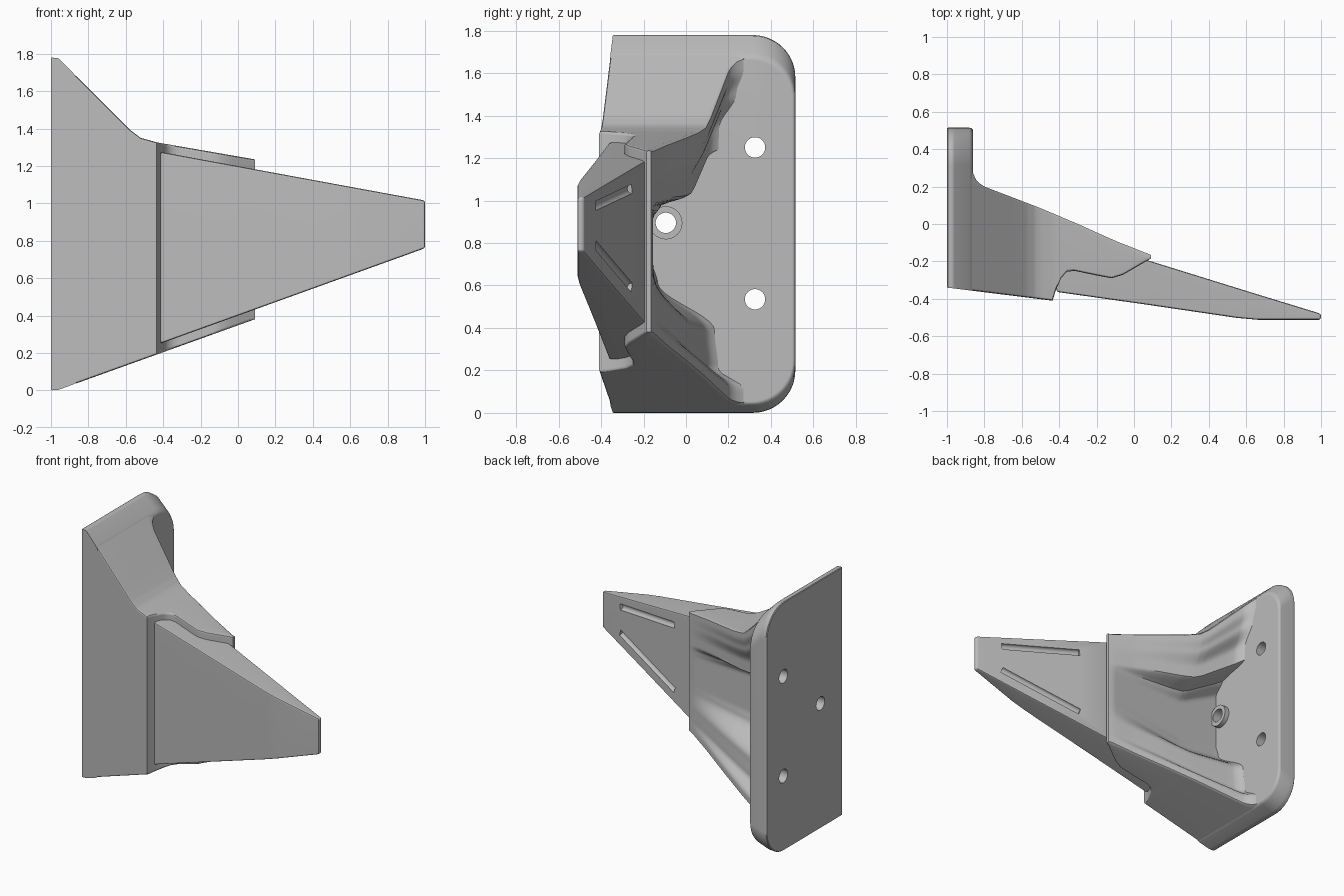
import bpy, bmesh, math
from mathutils import Vector

if "Cube" in bpy.data.objects:
    bpy.data.objects.remove(bpy.data.objects["Cube"], do_unlink=True)

steel = bpy.data.materials.new("plain grey steel")
steel.use_nodes = True
grey = (0.5, 0.5, 0.5, 1)
steel.diffuse_color = grey
steel.node_tree.nodes["Principled BSDF"].inputs["Base Color"].default_value = grey


def lerp(points, x, smooth=False):
    """Read a value from a short list of (x, value) points."""
    if x <= points[0][0]:
        return points[0][1]
    for (a, va), (b, vb) in zip(points, points[1:]):
        if x <= b:
            t = (x - a) / (b - a)
            if smooth:
                t = t * t * (3 - 2 * t)
            return va + (vb - va) * t
    return points[-1][1]


def loft(name, rings):
    """Skin equal-length closed rings and cap both ends."""
    bm = bmesh.new()
    loops = [[bm.verts.new(p) for p in ring] for ring in rings]
    n = len(loops[0])
    for a, b in zip(loops, loops[1:]):
        for i in range(n):
            j = (i + 1) % n
            bm.faces.new((a[i], a[j], b[j], b[i]))
    bm.faces.new(loops[0][::-1])
    bm.faces.new(loops[-1])
    bmesh.ops.recalc_face_normals(bm, faces=bm.faces)
    mesh = bpy.data.meshes.new(name)
    bm.to_mesh(mesh)
    bm.free()
    mesh.materials.append(steel)
    obj = bpy.data.objects.new(name, mesh)
    bpy.context.collection.objects.link(obj)
    return obj


def rod(name, start, end, radius, sides=32):
    start, end = Vector(start), Vector(end)
    bpy.ops.mesh.primitive_cylinder_add(
        vertices=sides, radius=radius, depth=(end - start).length,
        location=(start + end) / 2)
    obj = bpy.context.object
    obj.name = name
    obj.rotation_euler = (end - start).to_track_quat("Z", "Y").to_euler()
    obj.data.materials.append(steel)
    return obj


def apply(obj, kind, **settings):
    bpy.ops.object.select_all(action="DESELECT")
    obj.select_set(True)
    bpy.context.view_layer.objects.active = obj
    mod = obj.modifiers.new(kind.title(), kind)
    for key, value in settings.items():
        setattr(mod, key, value)
    bpy.ops.object.modifier_apply(modifier=mod.name)


def cut(obj, cutters):
    for cutter in cutters:
        cutter.hide_render = True
        apply(obj, "BOOLEAN", operation="DIFFERENCE", solver="EXACT", object=cutter)


def finish(obj, angle):
    bpy.ops.object.select_all(action="DESELECT")
    obj.select_set(True)
    bpy.context.view_layer.objects.active = obj
    bpy.ops.object.shade_smooth_by_angle(angle=math.radians(angle))
    obj.modifiers.new("Normals", "WEIGHTED_NORMAL").keep_sharp = True


# Outlines of the adapter along its length
FRONT = [(-1, -.34), (-.435, -.41), (-.42, -.36), (-.39, -.29), (-.36, -.256),
         (-.32, -.25), (-.2, -.275), (-.12, -.29), (-.06, -.272), (.09, -.185)]
TOP = [(-1, 1.78), (-.96, 1.775), (-.58, 1.395), (-.52, 1.35), (-.43, 1.325), (.09, 1.235)]
BOTTOM = [(-1, 0), (-.96, .003), (.09, .38)]
RIDGE = [(-.87, .225), (-.8, .2), (-.5, .085), (-.3, 0), (-.1, -.09), (.09, -.165)]
# Recess depth across the back, from the bottom edge to the top edge
RECESS = [(.04, 0), (.1, .28), (.21, .32), (.35, .95), (.4, 1), (.64, 1),
          (.69, .85), (.735, .28), (.8, .27), (.9, .08), (.97, 0)]
FLOOR = -.155


# Mounting plate with two rounded rear corners
def plate_ring(x, inset=0):
    front = lerp(FRONT, x)
    low, high = lerp(BOTTOM, x) + inset, lerp(TOP, x) - inset
    back, r = .515 - inset, .2
    ring = [(x, front, low), (x, front, high)]
    for i in range(13):
        a = math.pi / 2 * (1 - i / 12)
        ring.append((x, back - r + r * math.cos(a), high - r + r * math.sin(a)))
    for i in range(13):
        a = -math.pi / 2 * i / 12
        ring.append((x, back - r + r * math.cos(a), low + r + r * math.sin(a)))
    return ring


plate = loft("mounting_plate", [plate_ring(-1, .004), plate_ring(-.995), plate_ring(-.975),
                                plate_ring(-.96), plate_ring(-.88), plate_ring(-.867, .004),
                                plate_ring(-.86, .014)])


# Adapter body with scooped back and cheeks beside the blade
def body_ring(x):
    front, ridge = lerp(FRONT, x), lerp(RIDGE, x)
    low, high = lerp(BOTTOM, x), lerp(TOP, x)
    fillet = lerp([(-.86, .05), (-.845, .022), (-.82, .006), (-.8, 0)], x)
    r = min(.014, (ridge - front) / 3)
    ring = [(x, ridge - r, low), (x, front + r, low), (x, front + r * .3, low + r * .3),
            (x, front, low + r), (x, front, high - r), (x, front + r * .3, high - r * .3),
            (x, front + r, high), (x, ridge - r, high)]
    steps = 72
    for i in range(steps + 1):
        s = 1 - i / steps
        depth = lerp(RECESS, s, True)
        y = ridge - depth * max(0, ridge - FLOOR) + fillet * (1 - depth)
        z = low + r * .6 + s * (high - low - r * 1.2)
        ring.append((x, y, z))
    return ring


stations = sorted({-.87, -.86, -.845, -.82, -.8, -.58, -.56, -.54, -.52, -.48, -.45}
                  | {p[0] for p in FRONT[1:]}
                  | {-.75, -.7, -.65, -.3, -.25, -.16, -.09, -.03, 0, .03, .06})
body = loft("adapter_body", [body_ring(x) for x in stations])

# Boss and bolt holes
boss = rod("bolt_boss", (-.87, -.095, .895), (-.825, -.095, .895), .078)
holes = [rod("bolt_hole_cutter", (-1.1, y, z), (-.7, y, z), .048)
         for y, z in ((.325, 1.25), (.325, .535), (-.095, .895))]
cut(plate, holes)
cut(boss, holes[2:])


# Wedge blade tapering to a blunt tip
def blade_ring(x, front, back):
    low = lerp([(-.415, .25), (1, .76)], x)
    high = lerp([(-.415, 1.275), (1, 1.015)], x)
    return [(x, front, low), (x, front, high), (x, back, high), (x, back, low)]


blade = loft("wedge_blade", [blade_ring(-.415, -.363, -.2), blade_ring(.06, -.43, -.19),
                             blade_ring(.55, -.502, -.342), blade_ring(.66, -.512, -.376),
                             blade_ring(1, -.512, -.48)])
apply(blade, "BEVEL", width=.012, segments=2, limit_method="ANGLE",
      angle_limit=math.radians(40))

# Two slots on the back of the blade
slots = [rod("slot_cutter", (.82, -.426, z1), (.27, -.256, z2), .022, 16)
         for z1, z2 in ((.975, 1.055), (.79, .59))]
cut(blade, slots)

for helper in holes + slots:
    bpy.data.objects.remove(helper, do_unlink=True)
for part in (plate, body, boss, blade):
    finish(part, 40)
